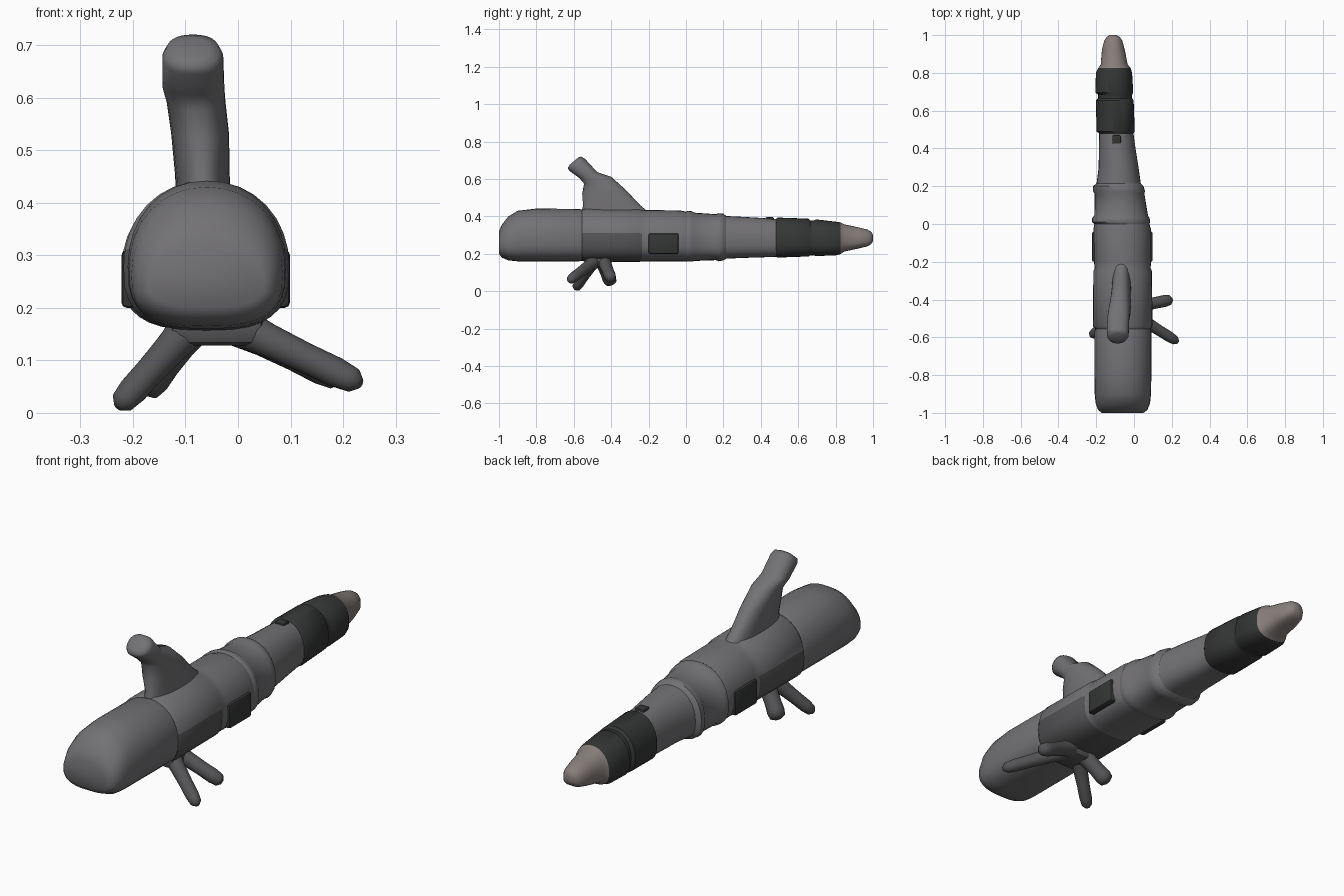
import bpy, bmesh, math
from mathutils import Vector

def mat(name, r, g, b):
    m = bpy.data.materials.new(name)
    m.diffuse_color = (r, g, b, 1)
    return m

GREY = mat("metal grey", 0.17, 0.165, 0.175)
SHADE = mat("shaded grey", 0.09, 0.09, 0.095)
DARK = mat("dark bands", 0.035, 0.038, 0.036)
TIP = mat("pale tip", 0.24, 0.21, 0.2)
N = 32

def oval(c, u, v, n_up=2.0, n_dn=2.0, down=1.0):
    """Superellipse ring round c; the v side below centre is scaled by down."""
    pts = []
    for i in range(N):
        a = 2 * math.pi * i / N
        ca, sa = math.cos(a), math.sin(a)
        n = n_up if sa >= 0 else n_dn
        x = math.copysign(abs(ca) ** (2 / n), ca)
        y = math.copysign(abs(sa) ** (2 / n), sa) * (1 if sa >= 0 else down)
        pts.append(Vector(c) + Vector(u) * x + Vector(v) * y)
    return pts

def loft(name, rings, material, start=True, end=True, angle=40):
    bm = bmesh.new()
    vs = [[bm.verts.new(p) for p in r] for r in rings]
    for a, b in zip(vs, vs[1:]):
        for i in range(N):
            j = (i + 1) % N
            bm.faces.new((a[i], a[j], b[j], b[i]))
    if start:
        bm.faces.new(vs[0][::-1])
    if end:
        bm.faces.new(vs[-1])
    bmesh.ops.recalc_face_normals(bm, faces=bm.faces)
    return finish(name, bm, material, angle)

def finish(name, bm, material, angle=40):
    me = bpy.data.meshes.new(name)
    bm.to_mesh(me)
    bm.free()
    me.materials.append(material)
    ob = bpy.data.objects.new(name, me)
    bpy.context.collection.objects.link(ob)
    bpy.ops.object.select_all(action='DESELECT')
    ob.select_set(True)
    bpy.context.view_layer.objects.active = ob
    bpy.ops.object.shade_smooth_by_angle(angle=math.radians(angle))
    return ob

def hull(name, rows, material, start=False, end=False):
    """Rows are (y, x left, x right, z bottom, z top); egg section, flat below."""
    rings = []
    for y, x0, x1, z0, z1 in rows:
        zc = z0 + (z1 - z0) * 0.42
        rings.append(oval(((x0 + x1) / 2, y, zc), ((x1 - x0) / 2, 0, 0),
                          (0, 0, z1 - zc), 2.1, 2.8, (zc - z0) / (z1 - zc)))
    return loft(name, rings, material, start, end)

# Main tube, section by section from the blunt front to the tip
hull("front_pod", [
    (-1.0, -0.17, 0.05, 0.20, 0.32), (-0.985, -0.19, 0.07, 0.18, 0.355),
    (-0.95, -0.203, 0.085, 0.165, 0.40), (-0.90, -0.208, 0.09, 0.16, 0.43),
    (-0.80, -0.21, 0.092, 0.16, 0.442), (-0.57, -0.21, 0.093, 0.16, 0.44),
    (-0.555, -0.205, 0.088, 0.163, 0.435)], GREY, start=True)
body = hull("main_body", [
    (-0.555, -0.205, 0.088, 0.163, 0.435), (-0.54, -0.218, 0.098, 0.157, 0.442),
    (-0.25, -0.215, 0.095, 0.157, 0.44), (-0.235, -0.208, 0.088, 0.16, 0.434),
    (-0.2, -0.212, 0.09, 0.16, 0.434), (-0.03, -0.215, 0.09, 0.16, 0.432),
    (0.0, -0.21, 0.082, 0.16, 0.425)], GREY)
body.data.materials.append(SHADE)
for f in body.data.polygons:
    if f.center.z < 0.3 and f.center.y < -0.24:
        f.material_index = 1
hull("collar", [
    (0.0, -0.21, 0.082, 0.16, 0.425), (0.01, -0.222, 0.085, 0.158, 0.43),
    (0.03, -0.222, 0.083, 0.158, 0.428), (0.045, -0.21, 0.074, 0.162, 0.42),
    (0.16, -0.208, 0.055, 0.166, 0.412), (0.175, -0.218, 0.058, 0.16, 0.417),
    (0.2, -0.218, 0.05, 0.165, 0.415), (0.215, -0.198, 0.036, 0.174, 0.402)], GREY)
hull("barrel", [
    (0.215, -0.198, 0.036, 0.174, 0.402), (0.3, -0.187, 0.024, 0.178, 0.398),
    (0.4, -0.186, 0.008, 0.181, 0.392), (0.48, -0.184, -0.003, 0.184, 0.386)], GREY)
hull("dark_bands", [
    (0.48, -0.184, -0.003, 0.184, 0.386), (0.49, -0.198, 0.004, 0.18, 0.394),
    (0.655, -0.202, -0.002, 0.186, 0.388), (0.665, -0.19, -0.01, 0.192, 0.378),
    (0.685, -0.19, -0.01, 0.192, 0.378), (0.695, -0.204, -0.004, 0.188, 0.384),
    (0.80, -0.202, -0.01, 0.192, 0.372), (0.825, -0.19, -0.018, 0.198, 0.368)], DARK)
hull("tip", [
    (0.825, -0.19, -0.018, 0.198, 0.368), (0.845, -0.176, -0.034, 0.212, 0.358),
    (0.92, -0.17, -0.048, 0.228, 0.342), (0.97, -0.158, -0.062, 0.24, 0.33),
    (0.99, -0.145, -0.075, 0.252, 0.318), (1.0, -0.128, -0.092, 0.268, 0.302)],
    TIP, end=True)

# Swept fin rising from the body with a stub end: (back y, z, front y, z, x, half width)
fin = []
for y0, z0, y1, z1, x, w in [
        (-0.57, 0.40, -0.17, 0.40, -0.065, 0.052), (-0.55, 0.455, -0.24, 0.455, -0.068, 0.052),
        (-0.555, 0.52, -0.32, 0.54, -0.072, 0.055), (-0.545, 0.575, -0.40, 0.612, -0.08, 0.056),
        (-0.57, 0.605, -0.475, 0.637, -0.085, 0.059), (-0.625, 0.645, -0.54, 0.708, -0.086, 0.058),
        (-0.632, 0.66, -0.56, 0.72, -0.086, 0.05), (-0.622, 0.676, -0.578, 0.714, -0.086, 0.03)]:
    fin.append(oval((x, (y0 + y1) / 2, (z0 + z1) / 2), (w, 0, 0),
                    (0, (y1 - y0) / 2, (z1 - z0) / 2), 2.3, 2.3))
loft("fin", fin, GREY, angle=60)

# Four splayed legs: root, tip, root radius, tip radius
def leg(name, a, b, r0, r1):
    a, b = Vector(a), Vector(b)
    d = (b - a).normalized()
    u = d.cross(Vector((0, 1, 0))).normalized()
    v = d.cross(u)
    rings = []
    for t, k in [(0, 1.15), (0.25, 1), (0.55, 0.97), (0.8, 1.03), (0.94, 0.9), (1, 0.4)]:
        r = (r0 + (r1 - r0) * t) * k
        rings.append(oval(a.lerp(b, t), u * r, v * r))
    loft(name, rings, SHADE, angle=60)

leg("front_right_leg", (0.0, -0.48, 0.165), (0.232, -0.625, 0.056), 0.034, 0.026)
leg("back_right_leg", (0.0, -0.44, 0.165), (0.2, -0.40, 0.065), 0.034, 0.03)
leg("front_left_leg", (-0.09, -0.49, 0.165), (-0.228, -0.592, 0.012), 0.034, 0.025)
leg("back_left_leg", (-0.09, -0.45, 0.165), (-0.185, -0.40, 0.042), 0.036, 0.036)

# Boxes with soft edges
def box(name, x0, x1, y0, y1, z0, z1, material, bevel):
    bm = bmesh.new()
    bmesh.ops.create_cube(bm, size=1)
    for v in bm.verts:
        v.co = Vector(((x0 + x1) / 2 + v.co.x * (x1 - x0), (y0 + y1) / 2 + v.co.y * (y1 - y0),
                       (z0 + z1) / 2 + v.co.z * (z1 - z0)))
    bmesh.ops.bevel(bm, geom=bm.edges[:], offset=bevel, segments=2, affect='EDGES', profile=0.5)
    finish(name, bm, material)

box("leg_mount", -0.13, 0.05, -0.54, -0.41, 0.128, 0.19, SHADE, 0.02)
box("right_side_panel", 0.05, 0.099, -0.2, -0.04, 0.2, 0.31, DARK, 0.01)
box("left_side_panel", -0.222, -0.17, -0.2, -0.04, 0.2, 0.31, DARK, 0.01)
box("top_sight", -0.115, -0.07, 0.425, 0.47, 0.37, 0.396, DARK, 0.006)
